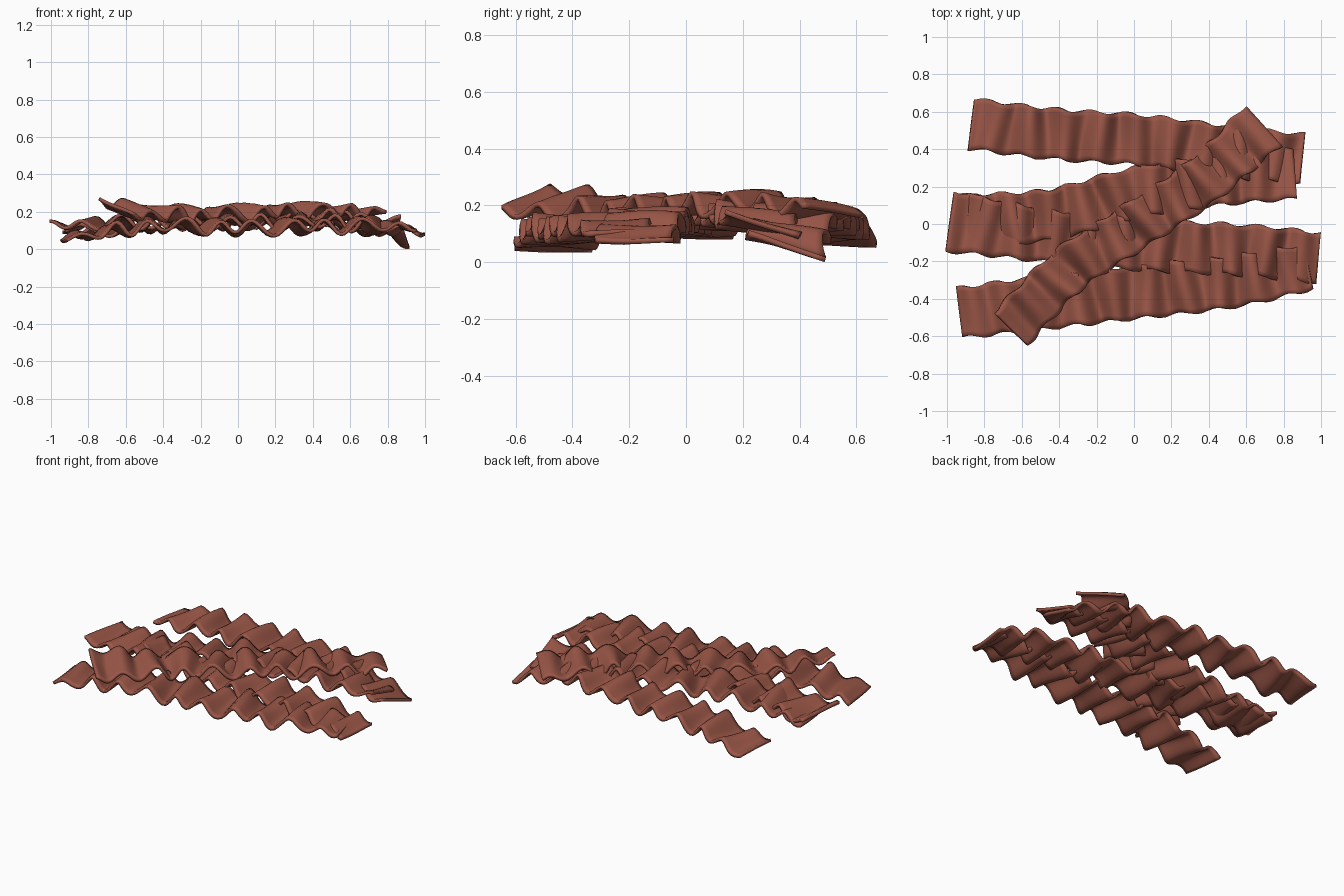
import bpy
import bmesh
import math
from mathutils import Vector

cube = bpy.data.objects.get("Cube")
if cube:
    bpy.data.objects.remove(cube, do_unlink=True)

# Single reddish brown colour
brown = bpy.data.materials.new("reddish_brown")
brown.use_nodes = True
colour = (0.32, 0.092, 0.062, 1)
brown.diffuse_color = colour
shader = brown.node_tree.nodes["Principled BSDF"]
shader.inputs["Base Color"].default_value = colour
shader.inputs["Roughness"].default_value = 0.7

THICKNESS = 0.018
AMPLITUDE = 0.035
PERIOD = 0.19
LENGTH_STEPS, CROSS_STEPS = 120, 10


def along(points, t):
    """Smooth curve through (x, y, z) control points."""
    last = len(points) - 1
    i = min(int(t * last), last - 1)
    f = t * last - i
    p1, p2 = Vector(points[i]), Vector(points[i + 1])
    p0 = Vector(points[i - 1]) if i > 0 else p1 * 2 - p2
    p3 = Vector(points[i + 2]) if i + 2 <= last else p2 * 2 - p1
    return (p1 * 2 + (p2 - p0) * f + (p0 * 2 - p1 * 5 + p2 * 4 - p3) * f * f
            + (p1 * 3 - p0 - p2 * 3 + p3) * f ** 3) / 2


def wavy_strip(name, phase, points, width=0.27, flare_start=0, flare_end=0,
               roll_start=0, roll_end=0):
    """Thin rippled ribbon; flares and rolls fade out away from its ends."""
    bm = bmesh.new()
    rows = []
    travelled, previous = 0, None
    for i in range(LENGTH_STEPS + 1):
        t = i / LENGTH_STEPS
        centre = along(points, t)
        flat = Vector(centre[:2])
        if previous is not None:
            travelled += (flat - previous).length
        previous = flat
        ahead = along(points, min(t + 0.01, 1))
        behind = along(points, max(t - 0.01, 0))
        direction = (ahead - behind).to_2d().normalized()
        side = Vector((-direction.y, direction.x))
        angle = math.tau * travelled / PERIOD + phase
        fade = 0.45 + 0.55 * min(1, t * 7, (1 - t) * 7)
        near_start, near_end = (1 - t) ** 6, t ** 6
        local_width = width + flare_start * near_start + flare_end * near_end
        roll = roll_start * near_start + roll_end * near_end
        row = []
        for j in range(CROSS_STEPS + 1):
            v = j / CROSS_STEPS - 0.5
            a = angle + 1.2 * v * math.sin(angle * 0.37 + phase)
            ripple = math.sin(a) + 0.3 * math.sin(a * 0.53 + phase + v * 3)
            wobble = 0.02 * v * math.sin(angle + v * 4)
            across = v * local_width
            spot = flat + side * (across + wobble)
            z = centre.z + fade * AMPLITUDE * ripple + across * roll
            row.append(bm.verts.new((spot.x, spot.y, z)))
        rows.append(row)
    for a, b in zip(rows, rows[1:]):
        for j in range(CROSS_STEPS):
            bm.faces.new((a[j], b[j], b[j + 1], a[j + 1]))
    mesh = bpy.data.meshes.new(name)
    bm.to_mesh(mesh)
    bm.free()
    mesh.materials.append(brown)
    obj = bpy.data.objects.new(name, mesh)
    bpy.context.collection.objects.link(obj)
    bpy.ops.object.select_all(action="DESELECT")
    obj.select_set(True)
    bpy.context.view_layer.objects.active = obj
    bpy.ops.object.shade_smooth_by_angle(angle=math.radians(50))
    solid = obj.modifiers.new("thickness", "SOLIDIFY")
    solid.thickness = THICKNESS
    solid.offset = 0
    return obj


# Five strips: four running side to side, one lying diagonally on top
strips = [
    wavy_strip("back_strip", -2.5, [
        (-0.87, 0.535, 0.08), (-0.42, 0.48, 0.14), (0.02, 0.45, 0.15),
        (0.5, 0.39, 0.16), (0.9, 0.345, 0.06)], roll_end=-0.3),
    wavy_strip("middle_back_strip", -1.6, [
        (-0.93, 0.02, 0.11), (-0.45, 0.05, 0.15), (0, 0.165, 0.17),
        (0.45, 0.235, 0.165), (0.86, 0.27, 0.12)], roll_end=-0.3),
    wavy_strip("middle_front_strip", 1.8, [
        (-0.985, 0.015, 0.13), (-0.4, -0.07, 0.145), (0.1, -0.115, 0.145),
        (0.6, -0.14, 0.14), (0.985, -0.18, 0.09)], flare_start=0.06),
    wavy_strip("front_strip", -0.6, [
        (-0.93, -0.475, 0.055), (-0.48, -0.42, 0.125), (0, -0.365, 0.115),
        (0.5, -0.31, 0.125), (0.935, -0.23, 0.12)], width=0.285,
        flare_start=-0.015, flare_end=-0.045),
    wavy_strip("diagonal_top_strip", 2.2, [
        (-0.66, -0.56, 0.22), (-0.35, -0.245, 0.19), (0.02, 0, 0.195),
        (0.37, 0.235, 0.205), (0.69, 0.525, 0.18)], width=0.25,
        flare_end=0.04, roll_start=0.35, roll_end=-0.15),
]

# Rest the pile on the ground
lowest = min(v.co.z for s in strips for v in s.data.vertices) - THICKNESS / 2
for s in strips:
    for v in s.data.vertices:
        v.co.z -= lowest
